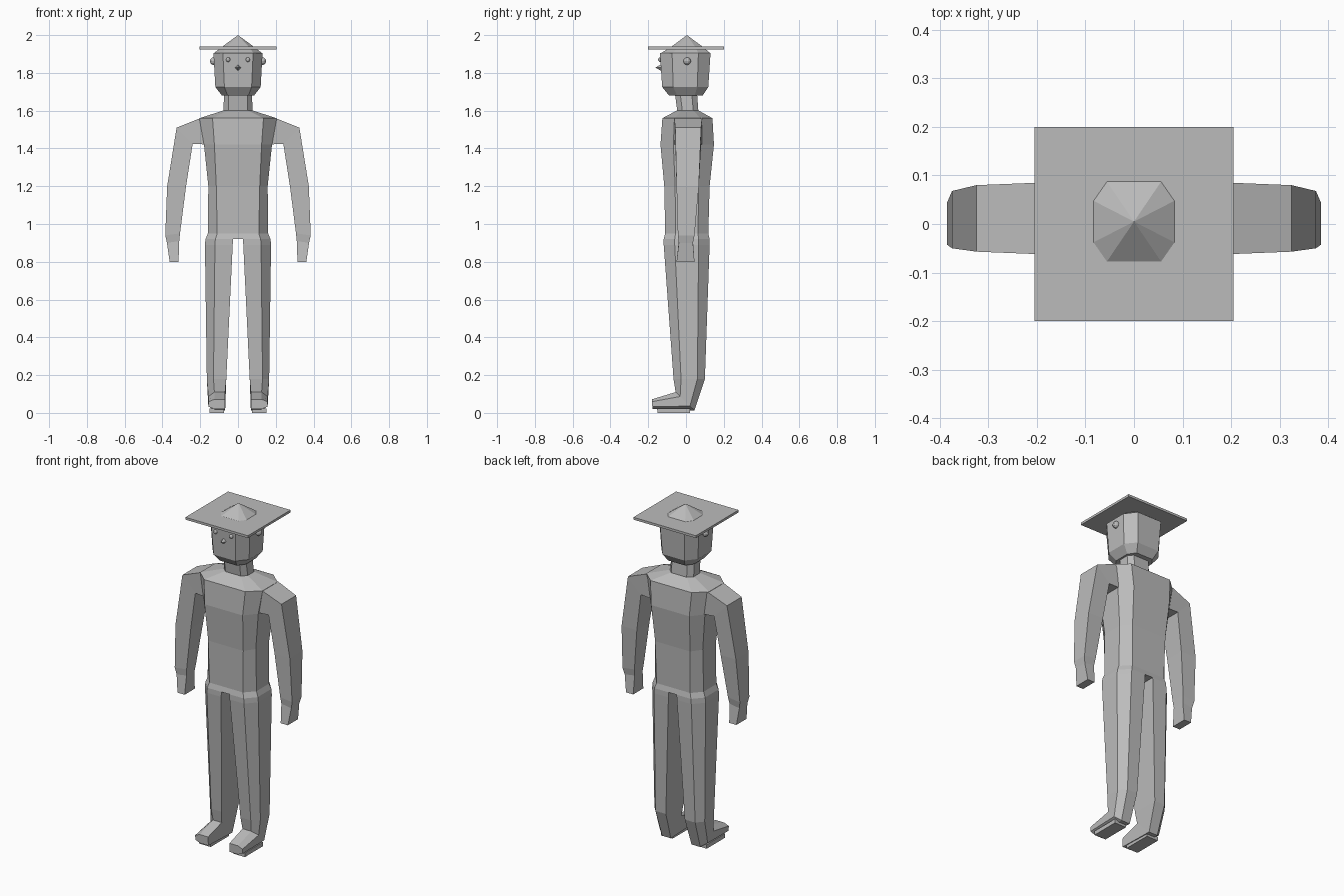
import bpy, bmesh, math
from mathutils import Matrix, Vector

if "Cube" in bpy.data.objects:
    bpy.data.objects.remove(bpy.data.objects["Cube"])

grey = bpy.data.materials.new("grey")
grey.diffuse_color = (0.5, 0.5, 0.5, 1)
grey.use_nodes = True
grey.node_tree.nodes["Principled BSDF"].inputs["Base Color"].default_value = grey.diffuse_color


def finish(name, bm, mirror=False):
    bmesh.ops.remove_doubles(bm, verts=bm.verts, dist=0.0005)
    bmesh.ops.recalc_face_normals(bm, faces=bm.faces)
    mesh = bpy.data.meshes.new(name)
    bm.to_mesh(mesh)
    bm.free()
    mesh.materials.append(grey)
    ob = bpy.data.objects.new(name, mesh)
    bpy.context.collection.objects.link(ob)
    if mirror:
        ob.modifiers.new("mirror", 'MIRROR').use_mirror_merge = False
    return ob


def loft(name, rings, mirror=False):
    bm = bmesh.new()
    loops = [[bm.verts.new(p) for p in r] for r in rings]
    n = len(loops[0])
    for a, b in zip(loops, loops[1:]):
        for i in range(n):
            j = (i + 1) % n
            bm.faces.new((a[i], a[j], b[j], b[i]))
    bm.faces.new(loops[0])
    bm.faces.new(loops[-1])
    return finish(name, bm, mirror)


def half(xin, xbev, xout, yf, zf, yb, zb):
    """Section with a flat inner side and bevelled outer corners."""
    spots = [(xin, 0), (xbev, 0), (xout, .24), (xout, .76), (xbev, 1), (xin, 1)]
    return [(x, yf + (yb - yf) * t, zf + (zb - zf) * t) for x, t in spots]


def octagon(z, xbev, xout, yf, yb):
    side = half(0, xbev, xout, yf, z, yb, z)[1:5]
    return side + [(-x, y, h) for x, y, h in reversed(side)]


# Torso with sloping shoulders
loft("torso", [octagon(*r) for r in [
    (0.92, 0.12, 0.172, -0.118, 0.125), (0.95, 0.11, 0.16, -0.11, 0.118),
    (1.20, 0.115, 0.157, -0.115, 0.125), (1.42, 0.125, 0.18, -0.135, 0.148),
    (1.56, 0.135, 0.205, -0.125, 0.14), (1.60, 0.055, 0.08, -0.05, 0.068)]])

# Neck and head
loft("neck", [octagon(1.59, 0.05, 0.078, -0.045, 0.066),
              octagon(1.70, 0.05, 0.073, -0.06, 0.058)])
loft("head", [octagon(*r) for r in [
    (1.68, 0.055, 0.085, -0.09, 0.088), (1.725, 0.072, 0.12, -0.126, 0.118),
    (1.905, 0.08, 0.13, -0.138, 0.13)]])

# Hat: pointed crown through a thin square brim
loft("hat_crown", [octagon(1.905, 0.083, 0.127, -0.132, 0.128),
                   octagon(1.94, 0.055, 0.082, -0.076, 0.086),
                   octagon(2.0, 0, 0, 0.005, 0.005)])
bm = bmesh.new()
bmesh.ops.create_cube(bm, size=1, matrix=Matrix.Translation((0, 0, 1.932))
                      @ Matrix.Diagonal((0.41, 0.4, 0.014, 1)))
finish("hat_brim", bm)

# Legs running into feet
loft("leg", [half(*r) for r in [
    (0.026, 0.12, 0.172, -0.118, 0.92, 0.125, 0.92),
    (0.028, 0.122, 0.175, -0.118, 0.89, 0.125, 0.89),
    (0.062, 0.13, 0.165, -0.066, 0.18, 0.10, 0.18),
    (0.068, 0.125, 0.157, -0.055, 0.11, 0.045, 0.013),
    (0.070, 0.125, 0.155, -0.18, 0.072, -0.178, 0.02),
    (0.078, 0.12, 0.145, -0.18, 0.066, -0.14, 0.0)][:5]], True)
bm = bmesh.new()  # sole under the toes
bmesh.ops.create_cube(bm, size=1, matrix=Matrix.Translation((0.112, -0.065, 0.012))
                      @ Matrix.Diagonal((0.076, 0.17, 0.024, 1)))
finish("sole", bm, True)

# Arms: (inner x, inner z, outer x, outer z, front y, back y)
arm = [(0.15, 1.42, 0.20, 1.56, -0.062, 0.085),
       (0.24, 1.425, 0.325, 1.51, -0.057, 0.08),
       (0.275, 1.20, 0.375, 1.20, -0.05, 0.068),
       (0.307, 0.95, 0.385, 0.94, -0.043, 0.045),
       (0.311, 0.91, 0.376, 0.90, -0.038, 0.037),
       (0.315, 0.80, 0.362, 0.80, -0.05, 0.045)]
loft("arm", [[(xi, f, zi), (xo, f, zo), (xo, b, zo), (xi, b, zi)]
             for xi, zi, xo, zo, f, b in arm], True)

# Eyes and ears
for name, pos, r in (("eye", (0.052, -0.136, 1.87), 0.012),
                     ("ear", (0.13, 0.006, 1.862), 0.02)):
    bm = bmesh.new()
    bmesh.ops.create_uvsphere(bm, u_segments=10, v_segments=6, radius=r,
                              matrix=Matrix.Translation(pos))
    finish(name, bm, True)

# Small pointed nose
bm = bmesh.new()
bmesh.ops.create_cone(bm, cap_ends=True, segments=4, radius1=0.016, radius2=0,
                      depth=0.03, matrix=Matrix.Translation((0, -0.148, 1.828))
                      @ Matrix.Rotation(math.pi / 2, 4, 'X'))
finish("nose", bm)
